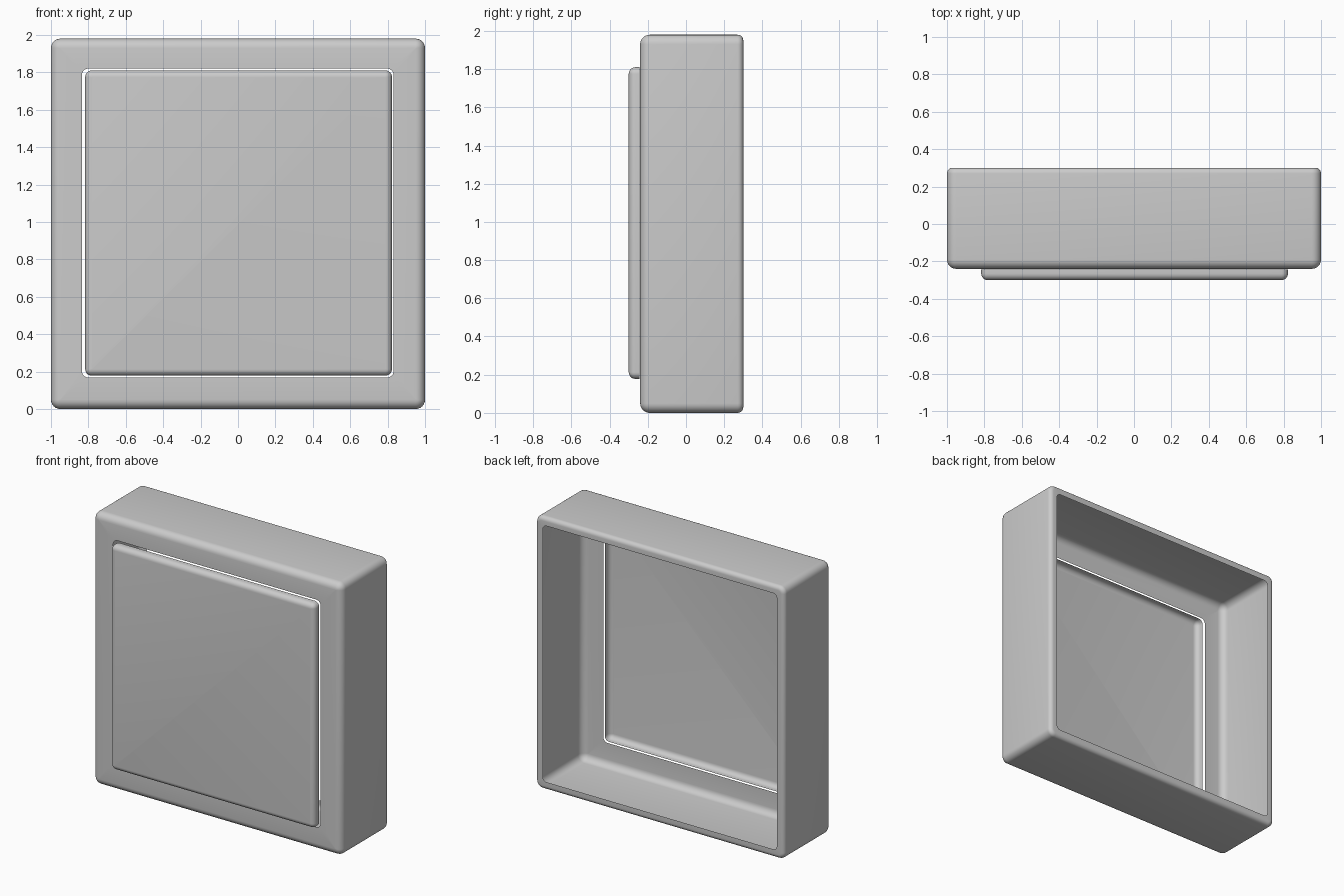
import bpy
import bmesh
import math

if "Cube" in bpy.data.objects:
    bpy.data.objects.remove(bpy.data.objects["Cube"])

CORNER_SEGS = 6


def rounded_ring(x0, x1, z0, z1, r, y):
    """Rounded rectangle outline at depth y, counter-clockwise from the front."""
    pts = []
    centres = [(x1 - r, z0 + r, -90), (x1 - r, z1 - r, 0),
               (x0 + r, z1 - r, 90), (x0 + r, z0 + r, 180)]
    for cx, cz, start in centres:
        for i in range(CORNER_SEGS + 1):
            a = math.radians(start + 90 * i / CORNER_SEGS)
            pts.append((cx + r * math.cos(a), y, cz + r * math.sin(a)))
    return pts


def inset_ring(rect, corner, inset, y):
    x0, x1, z0, z1 = rect
    return rounded_ring(x0 + inset, x1 - inset, z0 + inset, z1 - inset,
                        max(corner - inset, 0.004), y)


def fillet(r, y, front):
    """(inset, y) pairs of a quarter-round edge, ordered front to back."""
    out = []
    for i in range(7):
        a = math.pi / 2 * i / 6
        if front:
            out.append((r * (1 - math.sin(a)), y + r * (1 - math.cos(a))))
        else:
            out.append((r * (1 - math.cos(a)), y - r * (1 - math.sin(a))))
    return out


def loft(name, rings, cap_front=False):
    bm = bmesh.new()
    loops = [[bm.verts.new(p) for p in ring] for ring in rings]
    for a, b in zip(loops, loops[1:]):
        n = len(a)
        for i in range(n):
            j = (i + 1) % n
            bm.faces.new((a[i], b[i], b[j], a[j]))
    if cap_front:
        bm.faces.new(loops[0])
    mesh = bpy.data.meshes.new(name)
    bm.to_mesh(mesh)
    bm.free()
    obj = bpy.data.objects.new(name, mesh)
    bpy.context.collection.objects.link(obj)
    bpy.ops.object.select_all(action='DESELECT')
    obj.select_set(True)
    bpy.context.view_layer.objects.active = obj
    bpy.ops.object.shade_smooth_by_angle(angle=math.radians(35))
    return obj


# Frame: thin shell with a front opening, rounded edges and a back return lip
outer = (-1.0, 1.0, 0.0, 1.98)
rings = [rounded_ring(-0.835, 0.832, 0.168, 1.82, 0.035, -0.24)]
for inset, y in fillet(0.05, -0.24, True) + fillet(0.03, 0.30, False):
    rings.append(inset_ring(outer, 0.05, inset, y))
rings.append(rounded_ring(-0.94, 0.94, 0.06, 1.92, 0.03, 0.30))
loft("frame", rings)

# Front panel: shallow open-backed tray standing proud of the opening
face = (-0.817, 0.823, 0.178, 1.81)
rings = [inset_ring(face, 0.035, inset, y)
         for inset, y in fillet(0.035, -0.30, True)]
rings.append(inset_ring(face, 0.035, 0.0, -0.243))
loft("front_panel", rings, cap_front=True)
